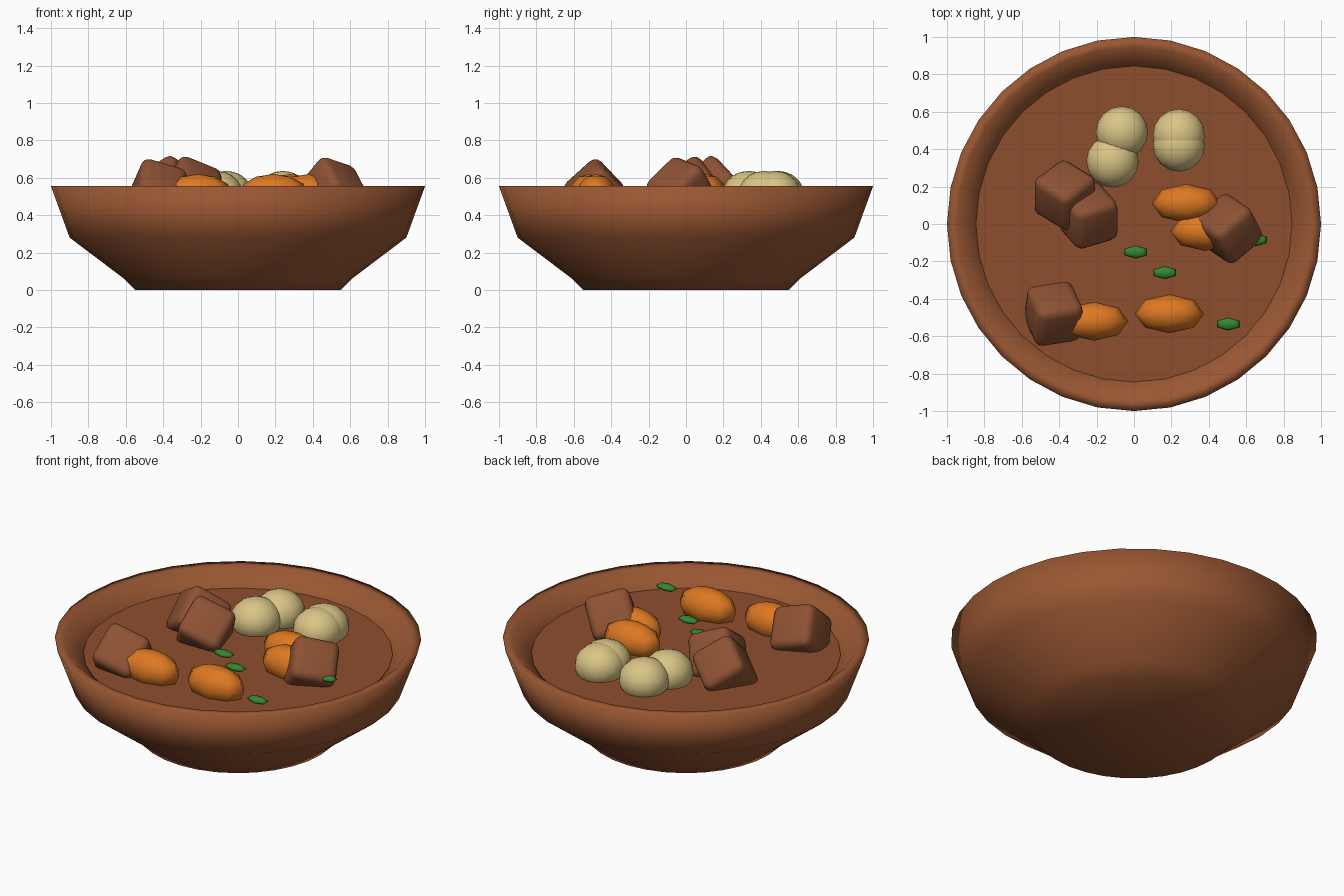
import bpy, bmesh, math
from mathutils import Vector, Matrix

if "Cube" in bpy.data.objects:
    bpy.data.objects.remove(bpy.data.objects["Cube"], do_unlink=True)


def material(name, rgb):
    mat = bpy.data.materials.new(name)
    mat.use_nodes = True
    color = (*rgb, 1)
    mat.diffuse_color = color
    mat.node_tree.nodes["Principled BSDF"].inputs["Base Color"].default_value = color
    return mat


CLAY = material("clay brown", (0.32, 0.095, 0.032))
BROTH = material("broth brown", (0.27, 0.077, 0.027))
MEAT = material("meat brown", (0.27, 0.085, 0.034))
POTATO = material("potato cream", (0.70, 0.56, 0.24))
CARROT = material("carrot orange", (0.73, 0.19, 0.016))
HERB = material("herb green", (0.035, 0.24, 0.03))


def finish(name, bm, mat, smooth=True):
    bmesh.ops.recalc_face_normals(bm, faces=bm.faces)
    for f in bm.faces:
        f.smooth = smooth
    mesh = bpy.data.meshes.new(name)
    bm.to_mesh(mesh)
    bm.free()
    mesh.materials.append(mat)
    obj = bpy.data.objects.new(name, mesh)
    bpy.context.collection.objects.link(obj)
    return obj


def lathe(name, profile, mat, steps=32):
    bm = bmesh.new()
    verts = [bm.verts.new((r, 0, z)) for r, z in profile]
    edges = [bm.edges.new(pair) for pair in zip(verts, verts[1:])]
    bmesh.ops.spin(bm, geom=verts + edges, cent=(0, 0, 0), axis=(0, 0, 1),
                   angle=math.tau, steps=steps, use_merge=True)
    bmesh.ops.remove_doubles(bm, verts=bm.verts, dist=0.0005)
    return finish(name, bm, mat)


def ellipsoid(name, center, radii, mat, segments, rings):
    bm = bmesh.new()
    bmesh.ops.create_uvsphere(bm, u_segments=segments, v_segments=rings, radius=1)
    obj = finish(name, bm, mat)
    obj.data.transform(Matrix.Translation(center) @ Matrix.Diagonal((*radii, 1)))
    return obj


def meat_chunk(name, center, edge_a, edge_b, size=0.255):
    # Cube oriented by two of its edge directions, with rounded edges
    a = Vector(edge_a).normalized()
    c = a.cross(Vector(edge_b)).normalized()
    b = c.cross(a)
    turn = Matrix((a, b, c)).transposed().to_4x4()
    bm = bmesh.new()
    bmesh.ops.create_cube(bm, size=size)
    bmesh.ops.bevel(bm, geom=bm.edges[:], offset=0.045, segments=3,
                    profile=0.5, affect='EDGES')
    obj = finish(name, bm, MEAT)
    obj.data.transform(Matrix.Translation(center) @ turn)


# Bowl with foot, flared wall, flat lip and hollow inside
lathe("bowl", [(0, 0), (0.55, 0), (0.615, 0.065), (0.90, 0.28), (1.0, 0.555),
               (0.945, 0.555), (0.84, 0.455), (0.78, 0.3), (0.5, 0.12), (0, 0.1)], CLAY)

# Broth surface
lathe("broth", [(0, 0.465), (0.845, 0.465), (0.835, 0.44), (0, 0.44)], BROTH)
bpy.context.view_layer.objects.active = bpy.data.objects["broth"]
bpy.data.objects["broth"].select_set(True)
bpy.ops.object.shade_smooth_by_angle()

# Meat chunks, each tilted on a corner
meat_chunk("meat_back", (-0.37, 0.155, 0.53), (-0.16, 0.1, -0.107), (0.145, 0.11, -0.118))
meat_chunk("meat_middle", (-0.245, 0.045, 0.53), (-0.1, 0.116, -0.16), (0.167, 0.05, -0.068))
meat_chunk("meat_left", (0.505, -0.025, 0.53), (-0.13, 0.09, -0.16), (0.155, 0.13, -0.053))
meat_chunk("meat_front", (-0.43, -0.48, 0.52), (-0.07, 0.15, -0.158), (0.22, 0.03, -0.06))

# Potatoes
for i, (x, y) in enumerate([(-0.065, 0.49), (-0.115, 0.335), (0.24, 0.475), (0.24, 0.42)]):
    ellipsoid(f"potato_{i + 1}", (x, y, 0.515), (0.14, 0.14, 0.122), POTATO, 16, 10)

# Carrots
for i, (x, y) in enumerate([(0.28, 0.11), (0.38, -0.04), (0.19, -0.48), (-0.215, -0.52)]):
    ellipsoid(f"carrot_{i + 1}", (x, y, 0.515), (0.185, 0.104, 0.105), CARROT, 8, 6)

# Herb leaves
for i, (x, y) in enumerate([(0.01, -0.15), (0.165, -0.26), (0.505, -0.535), (0.65, -0.085)]):
    ellipsoid(f"herb_{i + 1}", (x, y, 0.525), (0.07, 0.035, 0.018), HERB, 6, 4)
